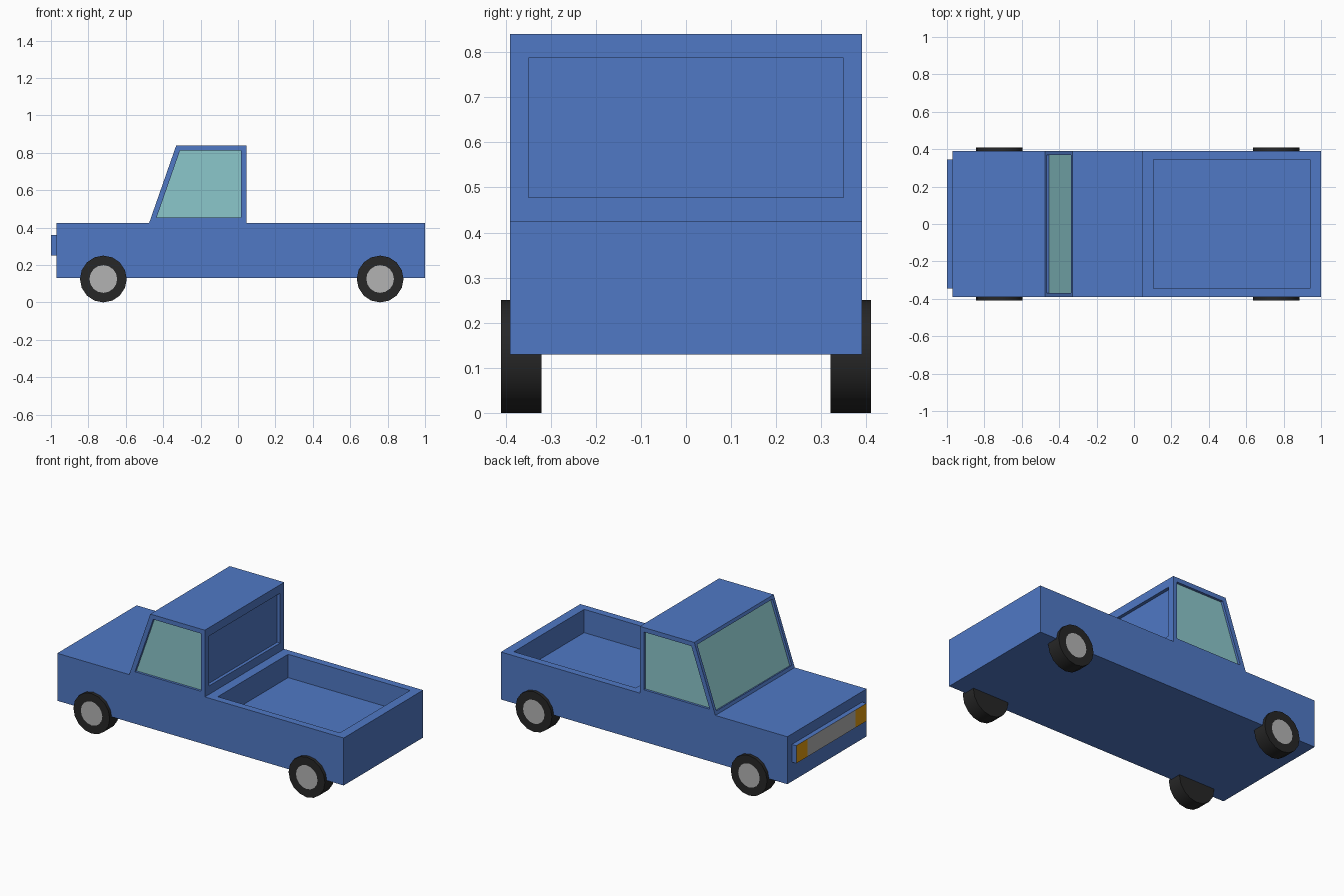
import bpy, bmesh, math
from mathutils import Matrix, Vector

if "Cube" in bpy.data.objects:
    bpy.data.objects.remove(bpy.data.objects["Cube"])


def material(name, rgb):
    m = bpy.data.materials.new(name)
    m.diffuse_color = (*rgb, 1)
    m.use_nodes = True
    m.node_tree.nodes["Principled BSDF"].inputs["Base Color"].default_value = m.diffuse_color
    return m


BLUE = material("blue_paint", (0.08, 0.19, 0.56))
GLASS = material("glass", (0.26, 0.57, 0.60))
RUBBER = material("rubber", (0.02, 0.02, 0.02))
METAL = material("metal", (0.45, 0.45, 0.45))
AMBER = material("amber", (0.75, 0.33, 0.005))


def finish(bm, name, mats):
    mesh = bpy.data.meshes.new(name)
    bm.normal_update()
    bm.to_mesh(mesh)
    bm.free()
    for m in mats:
        mesh.materials.append(m)
    ob = bpy.data.objects.new(name, mesh)
    bpy.context.collection.objects.link(ob)
    return ob


def box(lo, hi):
    bm = bmesh.new()
    lo, hi = Vector(lo), Vector(hi)
    bmesh.ops.create_cube(bm, size=1, matrix=Matrix.Translation((lo + hi) / 2)
                          @ Matrix.Diagonal((*(hi - lo), 1)))
    return bm


def cut(bm, axis, at):
    n = Vector((0, 0, 0))
    n[axis] = 1
    bmesh.ops.bisect_plane(bm, geom=bm.verts[:] + bm.edges[:] + bm.faces[:],
                           plane_co=n * at, plane_no=n)


def nearest_face(bm, point):
    return min(bm.faces, key=lambda f: (f.calc_center_median() - Vector(point)).length)


def recess(bm, point, border, depth, mat=0, scale=(1, 1, 1)):
    """Inset the face at point, then sink it straight in."""
    bm.normal_update()
    f = nearest_face(bm, point)
    bmesh.ops.inset_individual(bm, faces=[f], thickness=border, use_even_offset=True)
    c = f.calc_center_bounds()
    bmesh.ops.scale(bm, vec=scale, verts=f.verts[:], space=Matrix.Translation(-c))
    n = f.normal.copy()
    new = bmesh.ops.extrude_discrete_faces(bm, faces=[f])["faces"][0]
    bmesh.ops.translate(bm, vec=-n * depth, verts=new.verts[:])
    new.material_index = mat


# Body shell with the cab raised from its middle section
bm = box((-0.97, -0.39, 0.13), (1.0, 0.39, 0.425))
cut(bm, 0, -0.475)
cut(bm, 0, 0.045)
top = nearest_face(bm, (-0.215, 0, 0.425))
roof = bmesh.ops.extrude_discrete_faces(bm, faces=[top])["faces"][0]
for v in roof.verts:
    v.co.z = 0.84
    if v.co.x < -0.3:
        v.co.x = -0.33

# Windows, rear panel and load bed
for s in (-1, 1):
    recess(bm, (-0.18, s * 0.39, 0.63), 0.028, 0.015, 1)
recess(bm, (-0.40, 0, 0.63), 0.02, 0.015, 1)
recess(bm, (0.045, 0, 0.63), 0.041, 0.02, 0, (1, 1, 0.93))
recess(bm, (0.52, 0, 0.425), 0.045, 0.145, 0, (0.97, 1, 1))
finish(bm, "truck_body", [BLUE, GLASS])

# Grille with a lamp at each end
bm = box((-1.0, -0.345, 0.25), (-0.97, 0.345, 0.36))
cut(bm, 1, -0.235)
cut(bm, 1, 0.235)
bm.normal_update()
for f in bm.faces:
    if f.normal.x < -0.9:
        f.material_index = 2 if abs(f.calc_center_median().y) > 0.235 else 1
finish(bm, "grille_and_lamps", [BLUE, METAL, AMBER])

# Wheels with a hub on the outer side
for end, x in (("front", -0.72), ("rear", 0.76)):
    for side, s in (("left", 1), ("right", -1)):
        bm = bmesh.new()
        bmesh.ops.create_cone(bm, cap_ends=True, segments=16, radius1=0.125, radius2=0.125,
                              depth=0.09, matrix=Matrix.Translation((x, s * 0.365, 0.125))
                              @ Matrix.Rotation(math.pi / 2, 4, "X"))
        bm.normal_update()
        hub = nearest_face(bm, (x, s * 0.41, 0.125))
        bmesh.ops.inset_individual(bm, faces=[hub], thickness=0.05, use_even_offset=True)
        hub.material_index = 1
        wheel = finish(bm, f"{end}_{side}_wheel", [RUBBER, METAL])
        bpy.ops.object.select_all(action="DESELECT")
        wheel.select_set(True)
        bpy.context.view_layer.objects.active = wheel
        bpy.ops.object.shade_smooth_by_angle(angle=math.radians(30))
